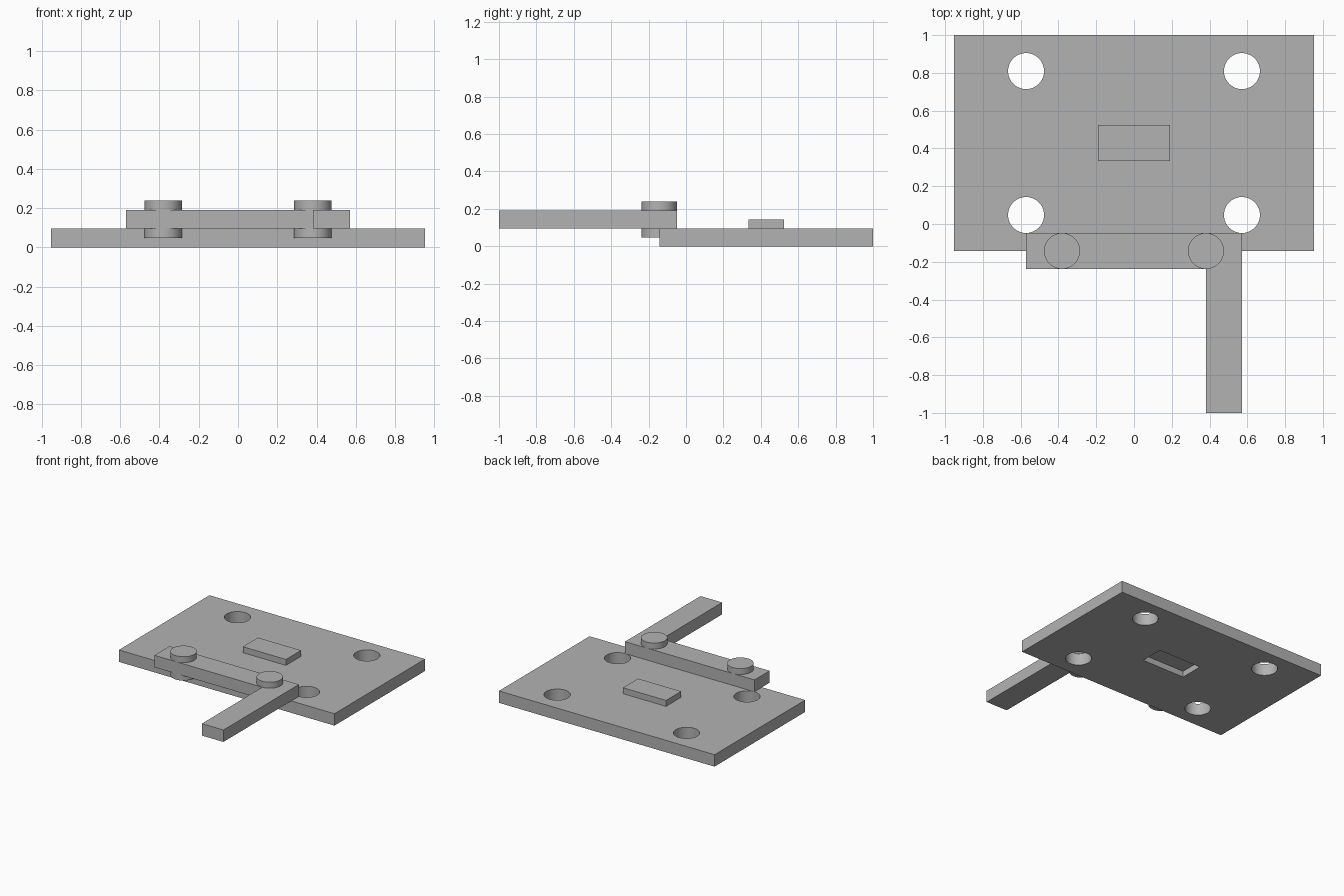
import bpy
import bmesh
from mathutils import Matrix, Vector

if "Cube" in bpy.data.objects:
    bpy.data.objects.remove(bpy.data.objects["Cube"], do_unlink=True)

U = 2 / 21  # one plate thickness

grey = bpy.data.materials.new("plain_grey")
grey.use_nodes = True
colour = (0.45, 0.45, 0.45, 1)
grey.diffuse_color = colour
grey.node_tree.nodes["Principled BSDF"].inputs["Base Color"].default_value = colour


def finish(name, bm):
    bmesh.ops.recalc_face_normals(bm, faces=bm.faces)
    mesh = bpy.data.meshes.new(name)
    bm.to_mesh(mesh)
    bm.free()
    obj = bpy.data.objects.new(name, mesh)
    bpy.context.collection.objects.link(obj)
    mesh.materials.append(grey)
    return obj


def prism(name, outline, z0, z1):
    """Extrude an outline, given in plate thicknesses, from z0 to z1."""
    bm = bmesh.new()
    face = bm.faces.new([bm.verts.new((x * U, y * U, z0 * U)) for x, y in outline])
    out = bmesh.ops.extrude_face_region(bm, geom=[face])
    verts = [g for g in out["geom"] if isinstance(g, bmesh.types.BMVert)]
    bmesh.ops.translate(bm, verts=verts, vec=(0, 0, (z1 - z0) * U))
    return finish(name, bm)


def box(name, x, y, z):
    (x0, x1), (y0, y1) = x, y
    return prism(name, [(x0, y0), (x1, y0), (x1, y1), (x0, y1)], *z)


def cylinder(name, x, y, z0, z1):
    bm = bmesh.new()
    place = Matrix.Translation(Vector((x, y, (z0 + z1) / 2)) * U)
    bmesh.ops.create_cone(bm, cap_ends=True, segments=64, radius1=U, radius2=U,
                          depth=(z1 - z0) * U, matrix=place)
    return finish(name, bm)


def smooth(obj):
    bpy.ops.object.select_all(action="DESELECT")
    obj.select_set(True)
    bpy.context.view_layer.objects.active = obj
    bpy.ops.object.shade_smooth_by_angle()


def cut(obj, cutter):
    mod = obj.modifiers.new("cut", "BOOLEAN")
    mod.operation = "DIFFERENCE"
    mod.solver = "EXACT"
    mod.object = cutter
    cutter.hide_render = True
    bpy.context.view_layer.objects.active = obj
    bpy.ops.object.modifier_apply(modifier=mod.name)
    bpy.data.objects.remove(cutter, do_unlink=True)


# Base plate with four round holes and a central slot
plate = box("base_plate", (-10, 10), (-1.5, 10.5), (0, 1))
for side in (-6, 6):
    for y in (0.5, 8.5):
        cut(plate, cylinder("hole_cutter", side, y, -1, 2))
slot = ((-2, 2), (3.5, 5.5))
cut(plate, box("slot_cutter", *slot, (-1, 2)))
smooth(plate)

# Raised key sitting half way up the slot
box("centre_key", *slot, (0.5, 1.5))

# L-shaped handle: crossbar and forward arm
prism("handle_bar", [(-6, -2.5), (4, -2.5), (4, -10.5), (6, -10.5), (6, -0.5), (-6, -0.5)], 1, 2)

# Pegs through the crossbar
for name, x in (("right_peg", -4), ("left_peg", 4)):
    smooth(cylinder(name, x, -1.5, 0.5, 2.5))
